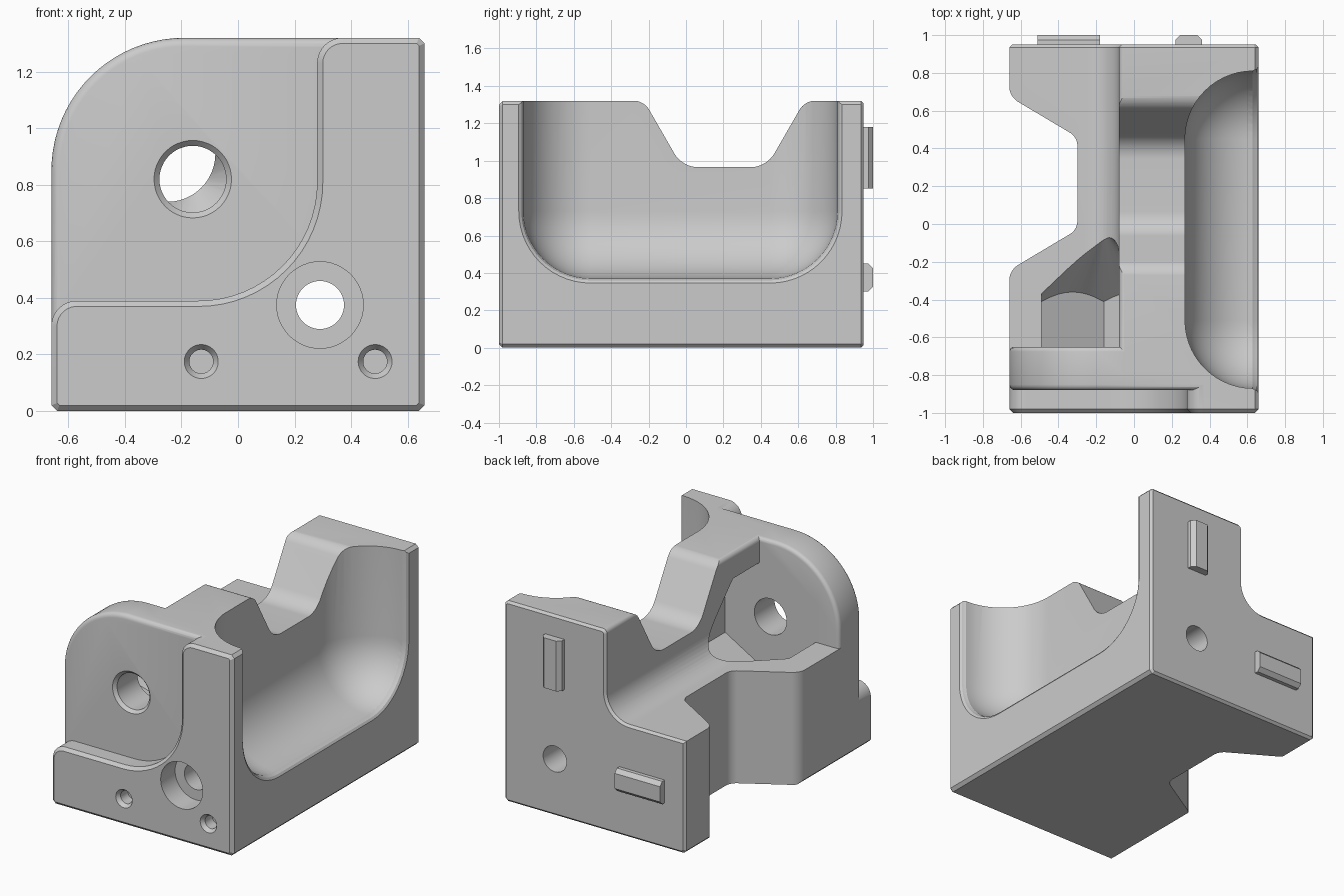
import bpy, bmesh, math
from mathutils import Vector, Matrix

if "Cube" in bpy.data.objects:
    bpy.data.objects.remove(bpy.data.objects["Cube"], do_unlink=True)

grey = bpy.data.materials.new("plain grey")
grey.use_nodes = True
grey.diffuse_color = (0.6, 0.6, 0.6, 1)
grey.node_tree.nodes["Principled BSDF"].inputs["Base Color"].default_value = (0.6, 0.6, 0.6, 1)

AXES = {"x": lambda u, v, d: (d, u, v),
        "y": lambda u, v, d: (u, d, v),
        "z": lambda u, v, d: (u, v, d)}


def rounded(points, steps=12):
    """Outline with each corner (u, v, radius) rounded; tiny radii become chamfers."""
    out = []
    for i, (u, v, r) in enumerate(points):
        p = Vector((u, v))
        if r == 0:
            out.append(p)
            continue
        a = (Vector(points[i - 1][:2]) - p).normalized()
        b = (Vector(points[(i + 1) % len(points)][:2]) - p).normalized()
        half = a.angle(b) / 2
        t = r / math.tan(half)
        if r < 0.026:
            out += [p + a * t, p + b * t]
            continue
        centre = p + (a + b).normalized() * (r / math.sin(half))
        start, end = p + a * t - centre, p + b * t - centre
        sweep = start.angle_signed(end)
        for k in range(steps + 1):
            out.append(centre + Matrix.Rotation(-sweep * k / steps, 2) @ start)
    return out


def circle(u, v, r, n=48, turn=0.0):
    return [Vector((u + r * math.cos(turn + math.tau * k / n),
                    v + r * math.sin(turn + math.tau * k / n))) for k in range(n)]


def make_object(name, bm):
    bmesh.ops.recalc_face_normals(bm, faces=bm.faces)
    mesh = bpy.data.meshes.new(name)
    bm.to_mesh(mesh)
    bm.free()
    mesh.materials.append(grey)
    obj = bpy.data.objects.new(name, mesh)
    bpy.context.collection.objects.link(obj)
    return obj


def loft(name, axis, rings, start_bevel=(0, 1), end_bevel=(0, 1)):
    """Solid through (outline, depth) rings, with optional bevels round its two ends."""
    bm = bmesh.new()
    loops = [[bm.verts.new(AXES[axis](p.x, p.y, d)) for p in outline] for outline, d in rings]
    n = len(loops[0])
    for low, high in zip(loops, loops[1:]):
        for i in range(n):
            bm.faces.new((low[i], low[(i + 1) % n], high[(i + 1) % n], high[i]))
    caps = [bm.faces.new(loops[0]), bm.faces.new(loops[-1])]
    bmesh.ops.recalc_face_normals(bm, faces=bm.faces)
    for cap, (width, segments) in zip(caps, (start_bevel, end_bevel)):
        if width:
            bmesh.ops.bevel(bm, geom=list(cap.edges), offset=width, segments=segments,
                            profile=0.5, affect="EDGES")
    return make_object(name, bm)


def prism(name, axis, outline, d0, d1, **bevels):
    return loft(name, axis, [(outline, d0), (outline, d1)], **bevels)


def combine(target, tool, operation):
    mod = target.modifiers.new("combine", "BOOLEAN")
    mod.operation, mod.solver, mod.object = operation, "EXACT", tool
    bpy.context.view_layer.objects.active = target
    bpy.ops.object.modifier_apply(modifier=mod.name)
    bpy.data.objects.remove(tool, do_unlink=True)


# Main body: upright wall flowing into a lower base
foot = [(-0.66, 0, 0.02), (0.66, 0, 0.02), (0.66, 1.32, 0.02)]
body = prism("body", "y", rounded(foot + [(-0.08, 1.32, 0.03), (-0.08, 0.74, 0.17),
                                          (-0.66, 0.74, 0)]),
             -0.8, 0.95, end_bevel=(0.015, 1))

# Saddle notch across the top of the wall
combine(body, prism("saddle_cutter", "x", rounded([
    (-0.35, 1.6, 0), (-0.35, 1.321, 0), (-0.225, 1.321, 0.1), (-0.02, 0.965, 0.15),
    (0.43, 0.965, 0.15), (0.635, 1.321, 0.1), (0.8, 1.321, 0), (0.8, 1.6, 0)]),
    -0.3, 0.9), "DIFFERENCE")

# Tapered notch in the side of the base
combine(body, prism("side_cutter", "z", rounded([
    (-0.9, 0.8, 0), (-0.661, 0.8, 0), (-0.661, 0.675, 0.1), (-0.3, 0.46, 0.08),
    (-0.3, -0.03, 0.08), (-0.661, -0.245, 0.1), (-0.661, -0.4, 0), (-0.9, -0.4, 0)]),
    -0.2, 1.0), "DIFFERENCE")

# Flange with one large round corner, and the stepped plate in front of it
combine(body, prism("flange", "y", rounded(foot + [(-0.66, 1.32, 0.47)], 20), -0.88, -0.65,
                    start_bevel=(0.03, 4), end_bevel=(0.025, 4)), "UNION")
combine(body, prism("front_plate", "y", rounded(foot + [(0.28, 1.32, 0.09), (0.28, 0.39, 0.42),
                                                        (-0.66, 0.39, 0.09)], 16),
                    -1.0, -0.8, start_bevel=(0.02, 1)), "UNION")

# Deep scooped pocket in the side, with a flared rim
bm = bmesh.new()
bmesh.ops.create_cube(bm, size=1)
bmesh.ops.scale(bm, vec=(1.3, 1.68, 1.83), verts=bm.verts)
bmesh.ops.translate(bm, vec=(0.92, -0.03, 1.285), verts=bm.verts)
bmesh.ops.bevel(bm, geom=list(bm.edges), offset=0.36, segments=14, profile=0.5, affect="EDGES")
combine(body, make_object("scoop_cutter", bm), "DIFFERENCE")


def rim(grow):
    return rounded([(-0.87 - grow, 0.37 - grow, 0.36 + grow), (0.81 + grow, 0.37 - grow, 0.36 + grow),
                    (0.81 + grow, 1.9, 0), (-0.87 - grow, 1.9, 0)], 14)


combine(body, loft("rim_cutter", "x", [(rim(-0.02), 0.6), (rim(0.001), 0.628),
                                       (rim(0.01), 0.65), (rim(0.03), 0.664)]), "DIFFERENCE")

# Hexagonal recess with a conical end behind the flange
HX, HZ = -0.16, 0.82
recess = prism("recess_cutter", "y", circle(HX, HZ, 0.381, 6, math.pi / 6), -0.65, 0.1)
combine(recess, loft("recess_cone", "y", [(circle(HX, HZ, 0.5), -0.8), (circle(HX, HZ, 0.5), -0.53),
                                          (circle(HX, HZ, 0.01), -0.04)]), "INTERSECT")
combine(body, recess, "DIFFERENCE")


# Round holes, each given as (radius, depth) steps
def drill(u, v, *steps):
    combine(body, loft("drill", "y", [(circle(u, v, r), d) for r, d in steps]), "DIFFERENCE")


drill(HX, HZ, (0.137, -0.95), (0.137, -0.88), (0.118, -0.86), (0.118, -0.5))
drill(0.29, 0.375, (0.153, -1.1), (0.153, -0.85))
drill(0.29, 0.375, (0.085, -0.9), (0.085, 1.1))
for u in (-0.13, 0.485):
    drill(u, 0.175, (0.06, -1.1), (0.06, -1.0), (0.042, -0.975), (0.042, -0.9))

# Chamfered tabs on the back
tall_tab = prism("tall_tab", "z", rounded([(0.22, 0.92, 0), (0.36, 0.92, 0), (0.36, 1, 0.025),
                                           (0.22, 1, 0.025)]), 0.85, 1.18)
wide_tab = prism("wide_tab", "x", rounded([(0.92, 0.3, 0), (1, 0.3, 0.025), (1, 0.45, 0.025),
                                           (0.92, 0.45, 0)]), -0.51, -0.18)

# Smooth the rounded faces, keep the edges crisp
bpy.ops.object.select_all(action="DESELECT")
for obj in (body, tall_tab, wide_tab):
    obj.select_set(True)
bpy.context.view_layer.objects.active = body
bpy.ops.object.shade_smooth_by_angle(angle=math.radians(25))
